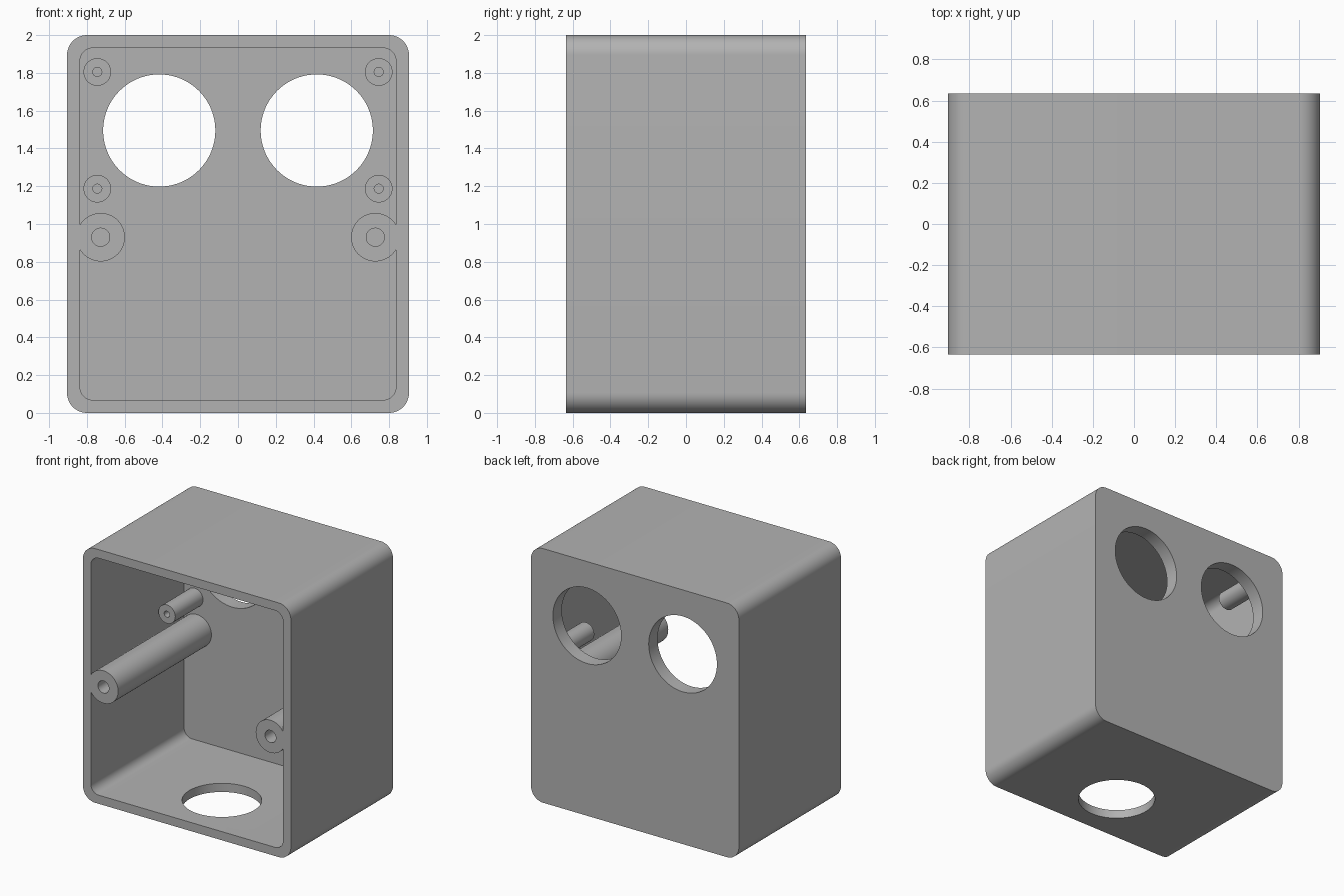
import bpy, bmesh, math
from mathutils import Matrix, Vector

if "Cube" in bpy.data.objects:
    bpy.data.objects.remove(bpy.data.objects["Cube"])

W, D, H = 0.905, 0.635, 2.0      # half width, half depth, height
WALL, BACK = 0.068, 0.11         # side wall and back wall thickness
INNER_BACK = D - BACK

grey = bpy.data.materials.new("grey plastic")
grey.diffuse_color = (0.45, 0.45, 0.45, 1)
grey.use_nodes = True
grey.node_tree.nodes["Principled BSDF"].inputs["Base Color"].default_value = grey.diffuse_color


def add_object(name, bm):
    bmesh.ops.recalc_face_normals(bm, faces=bm.faces)
    mesh = bpy.data.meshes.new(name)
    bm.to_mesh(mesh)
    bm.free()
    mesh.materials.append(grey)
    ob = bpy.data.objects.new(name, mesh)
    bpy.context.collection.objects.link(ob)
    return ob


def rounded_block(name, hw, z0, z1, y0, y1, r, steps=12):
    """Rounded rectangle in the xz plane, extruded along y."""
    bm = bmesh.new()
    corners = [(hw - r, z1 - r), (r - hw, z1 - r), (r - hw, z0 + r), (hw - r, z0 + r)]
    verts = []
    for q, (cx, cz) in enumerate(corners):
        for i in range(steps + 1):
            a = math.pi / 2 * (q + i / steps)
            verts.append(bm.verts.new((cx + r * math.cos(a), y0, cz + r * math.sin(a))))
    face = bm.faces.new(verts)
    ext = bmesh.ops.extrude_face_region(bm, geom=[face])
    moved = [g for g in ext["geom"] if isinstance(g, bmesh.types.BMVert)]
    bmesh.ops.translate(bm, vec=(0, y1 - y0, 0), verts=moved)
    return add_object(name, bm)


def rod(name, start, end, r, segments=48):
    """Cylinder between two points."""
    start, end = Vector(start), Vector(end)
    axis = end - start
    rot = axis.to_track_quat('Z', 'Y').to_matrix().to_4x4()
    bm = bmesh.new()
    bmesh.ops.create_cone(bm, cap_ends=True, segments=segments, radius1=r, radius2=r,
                          depth=axis.length,
                          matrix=Matrix.Translation((start + end) / 2) @ rot)
    return add_object(name, bm)


def combine(target, tool, operation):
    mod = target.modifiers.new(operation.lower(), 'BOOLEAN')
    mod.operation, mod.solver, mod.object = operation, 'EXACT', tool
    bpy.context.view_layer.objects.active = target
    bpy.ops.object.modifier_apply(modifier=mod.name)
    bpy.data.objects.remove(tool)


# Open-fronted housing
housing = rounded_block("housing", W, 0, H, -D, D, 0.105)
cavity = rounded_block("cavity", W - WALL, WALL, H - WALL, -D - 0.1, INNER_BACK, 0.07)
combine(housing, cavity, 'DIFFERENCE')

for s in (-1, 1):
    # Round window in the back wall
    combine(housing, rod("window", (s * 0.417, 0.4, 1.495), (s * 0.417, 0.8, 1.495),
                         0.297, 96), 'DIFFERENCE')
    # Full-length cover post merging into the side wall, and its screw hole
    x, z = s * 0.727, 0.93
    combine(housing, rod("cover_post", (x, -D, z), (x, D - 0.05, z), 0.128, 64), 'UNION')
    combine(housing, rod("cover_hole", (x, -D - 0.1, z), (x, 0.1, z), 0.048, 32), 'DIFFERENCE')
    # Short mounting posts with pilot holes
    for z in (1.187, 1.805):
        x = s * 0.745
        combine(housing, rod("mount_post", (x, 0.18, z), (x, D - 0.05, z), 0.073), 'UNION')
        combine(housing, rod("mount_hole", (x, 0.1, z), (x, INNER_BACK, z), 0.024, 24), 'DIFFERENCE')

# Cable opening in the floor
combine(housing, rod("cable_opening", (0, -0.2, -0.1), (0, -0.2, 0.2), 0.284, 96), 'DIFFERENCE')

bpy.ops.object.select_all(action='DESELECT')
housing.select_set(True)
bpy.context.view_layer.objects.active = housing
bpy.ops.object.shade_smooth_by_angle(angle=math.radians(30))
